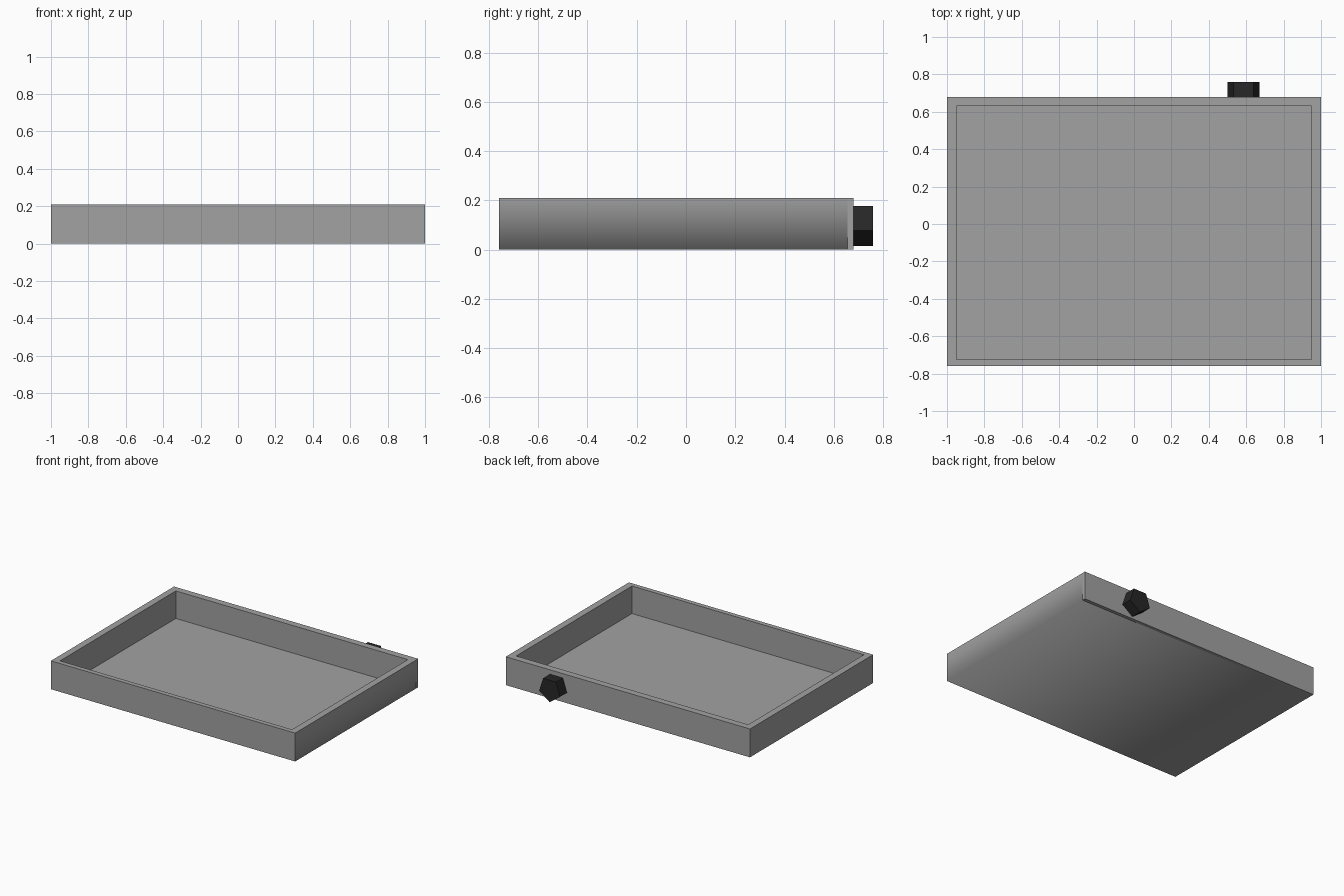
import bpy, bmesh, math
from mathutils import Matrix

if "Cube" in bpy.data.objects:
    bpy.data.objects.remove(bpy.data.objects["Cube"])


def material(name, value):
    m = bpy.data.materials.new(name)
    m.diffuse_color = (*value, 1)
    m.use_nodes = True
    m.node_tree.nodes["Principled BSDF"].inputs["Base Color"].default_value = m.diffuse_color
    return m


def add(name, bm, mat):
    mesh = bpy.data.meshes.new(name)
    bm.to_mesh(mesh)
    bm.free()
    ob = bpy.data.objects.new(name, mesh)
    mesh.materials.append(mat)
    bpy.context.collection.objects.link(ob)
    return ob


grey = material("mid grey", (0.36, 0.36, 0.365))
black = material("near black", (0.02, 0.02, 0.02))

X, Y0, Y1, H, FLOOR = 1.0, -0.76, 0.68, 0.21, 0.006

# Open tray: box with the top inset and pushed down to a thin floor
bm = bmesh.new()
bmesh.ops.create_cube(bm, size=1, matrix=Matrix.Translation((0, (Y0 + Y1) / 2, H / 2))
                      @ Matrix.Diagonal((2 * X, Y1 - Y0, H, 1)))
bm.normal_update()
top = next(f for f in bm.faces if f.normal.z > 0.9)
bmesh.ops.inset_individual(bm, faces=[top], thickness=0.04)
for v in top.verts:
    v.co.x = math.copysign(0.95, v.co.x)
    v.co.y = 0.63 if v.co.y > 0 else -0.725
well = bmesh.ops.extrude_discrete_faces(bm, faces=[top])["faces"][0]
for v in well.verts:
    v.co.z = FLOOR

# Separate strip for the back panel; right side and underside blend smoothly
geom = bm.verts[:] + bm.edges[:] + bm.faces[:]
bmesh.ops.bisect_plane(bm, geom=geom, plane_co=(0, 0.655, 0), plane_no=(0, 1, 0))
bm.normal_update()


def soft(f):
    c = f.calc_center_median()
    return c.y < 0.655 and (f.normal.z < -0.9 or (f.normal.x > 0.9 and c.x > 0.99))


for f in bm.faces:
    f.smooth = soft(f)
for e in bm.edges:
    e.smooth = all(soft(f) for f in e.link_faces)
add("tray", bm, grey)

# Five-sided knob on the back wall, one corner pointing down
bm = bmesh.new()
bmesh.ops.create_cone(bm, cap_ends=True, segments=5, radius1=0.09, radius2=0.09, depth=0.08)
down = min(bm.verts, key=lambda v: v.co.y)
turn = -math.pi / 2 - math.atan2(down.co.y, down.co.x)
bmesh.ops.transform(bm, verts=bm.verts[:], matrix=Matrix.Translation((0.585, 0.72, 0.105))
                    @ Matrix.Rotation(math.pi / 2, 4, 'X') @ Matrix.Rotation(turn, 4, 'Z'))
add("back_knob", bm, black)
